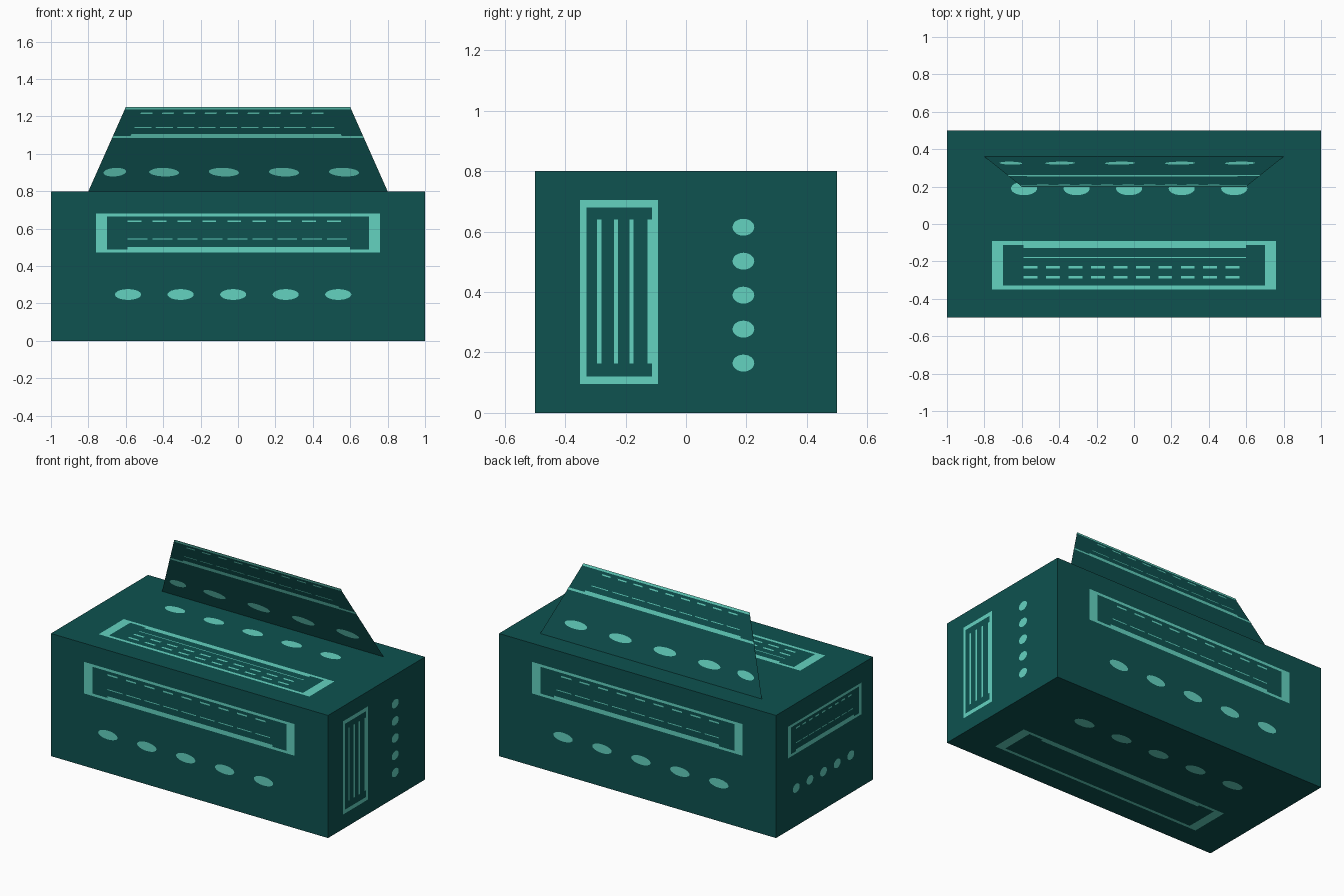
import bpy, bmesh, math
from mathutils import Vector

if "Cube" in bpy.data.objects:
    bpy.data.objects.remove(bpy.data.objects["Cube"])


def material(name, rgb):
    m = bpy.data.materials.new(name)
    m.diffuse_color = (*rgb, 1)
    m.use_nodes = True
    m.node_tree.nodes["Principled BSDF"].inputs["Base Color"].default_value = m.diffuse_color
    return m


DARK = material("dark teal", (0.0044, 0.084, 0.080))
MINT = material("light mint", (0.127, 0.645, 0.527))
W, D, H = 2.0, 1.0, 0.8      # box size
EPS = 0.002                  # height of painted plates above the surface


def finish(bm, name, mat):
    me = bpy.data.meshes.new(name)
    bm.to_mesh(me)
    bm.free()
    me.materials.append(mat)
    ob = bpy.data.objects.new(name, me)
    bpy.context.collection.objects.link(ob)
    return ob


# Main box
bm = bmesh.new()
bmesh.ops.create_cube(bm, size=1)
for v in bm.verts:
    v.co = Vector((v.co.x * W, v.co.y * D, (v.co.z + 0.5) * H))
finish(bm, "box_body", DARK)

# Leaning trapezoid panel on top
BL, BR = Vector((-0.8, 0.36, H)), Vector((0.8, 0.36, H))
TL, TR = Vector((-0.6, 0.2, 1.25)), Vector((0.6, 0.2, 1.25))
bm = bmesh.new()
bm.faces.new([bm.verts.new(p) for p in (BR, BL, TL, TR)])
finish(bm, "leaning_panel", DARK)


def panel_point(u, v):
    # the panel shows the middle part of the pattern, bent along its diagonal
    a = min(max((u - 0.15) / 0.7, 0), 1)
    t = min(max((v - 0.15) / 0.7, 0), 1)
    if a > t:
        return BL + (BR - BL) * a + (TR - BR) * t
    return BL + (TL - BL) * t + (TR - TL) * a


def bar(u0, u1, v0, v1):
    n = max(1, round((u1 - u0) / 0.04))
    s = (u1 - u0) / n
    return [[(u0 + i * s, v0), (u0 + (i + 1) * s, v0),
             (u0 + (i + 1) * s, v1), (u0 + i * s, v1)] for i in range(n)]


def dashes(v0, v1, count=10, fill=0.62):
    s = 0.6 / count
    out = []
    for i in range(count):
        out += bar(0.205 + i * s, 0.205 + (i + fill) * s, v0, v1)
    return out


def pattern(lines):
    # frame
    polys = bar(0.12, 0.88, 0.592, 0.612) + bar(0.12, 0.88, 0.83, 0.85)
    polys += bar(0.12, 0.15, 0.612, 0.83) + bar(0.85, 0.88, 0.612, 0.83)
    polys += bar(0.205, 0.80, 0.612, 0.627)
    # inner lines
    if lines == "solid":
        for v in (0.68, 0.732, 0.787):
            polys += bar(0.205, 0.80, v - 0.007, v + 0.007)
    elif lines == "dashed":
        polys += bar(0.205, 0.80, 0.676, 0.682)
        polys += dashes(0.724, 0.738) + dashes(0.778, 0.792)
    elif lines == "thin":
        polys += dashes(0.677, 0.684, 9, 0.8) + dashes(0.794, 0.806, 9, 0.55)
    # row of five dots
    for i in range(5):
        c = 0.206 + i * 0.1405
        polys.append([(c + 0.035 * math.cos(k * math.tau / 24),
                       0.31 + 0.036 * math.sin(k * math.tau / 24)) for k in range(24)])
    return polys


def paint(name, to3d, normal, lines):
    normal = Vector(normal).normalized()
    bm = bmesh.new()
    for poly in pattern(lines):
        pts = [Vector(to3d(u, v)) + normal * EPS for u, v in poly]
        f = bm.faces.new([bm.verts.new(p) for p in pts])
        f.normal_update()
        if f.calc_area() < 1e-7:
            bmesh.ops.delete(bm, geom=[f], context='FACES')
        elif f.normal.dot(normal) < 0:
            f.normal_flip()
    finish(bm, name, MINT)


# Painted frames and dots on every side
paint("front_markings", lambda u, v: (W * (u - 0.5), -D / 2, v * H), (0, -1, 0), "thin")
paint("back_markings", lambda u, v: (W * (u - 0.5), D / 2, v * H), (0, 1, 0), "thin")
paint("right_markings", lambda u, v: (W / 2, 0.5 - v, u * H), (1, 0, 0), "solid")
paint("left_markings", lambda u, v: (-W / 2, 0.5 - u, v * H), (-1, 0, 0), "thin")
paint("top_markings", lambda u, v: (W * (u - 0.5), 0.5 - v, H), (0, 0, 1), "dashed")
paint("bottom_markings", lambda u, v: (W * (u - 0.5), 0.5 - v, 0), (0, 0, -1), "none")
back_normal = (BL - BR).cross(TL - BR)
paint("panel_back_markings", panel_point, back_normal, "thin")
paint("panel_front_markings", panel_point, -back_normal, "thin")
